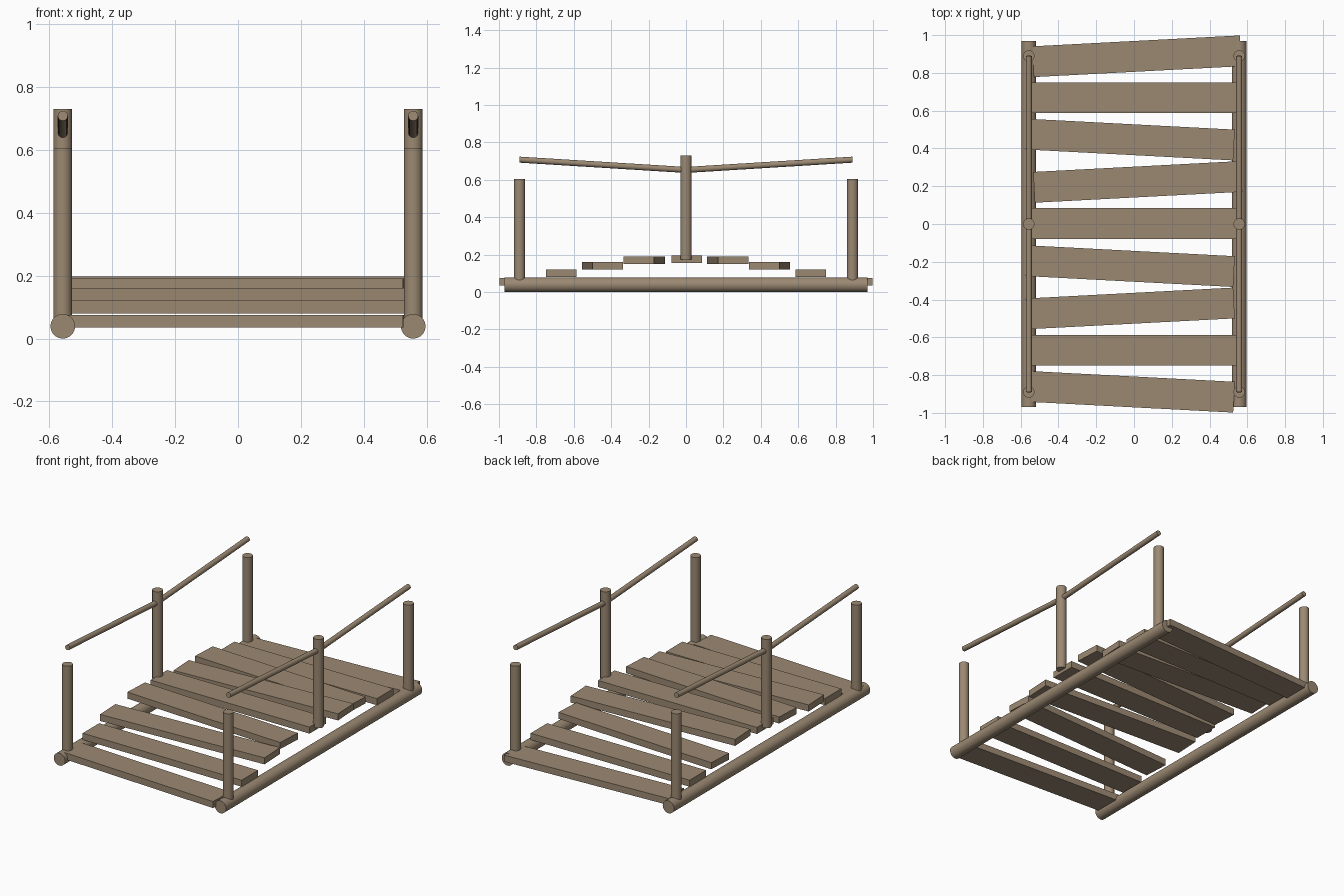
import bpy
import math
from mathutils import Vector

cube = bpy.data.objects.get("Cube")
if cube:
    bpy.data.objects.remove(cube, do_unlink=True)

wood = bpy.data.materials.new("weathered_wood")
wood.use_nodes = True
colour = (0.33, 0.25, 0.17, 1.0)
wood.diffuse_color = colour
wood.node_tree.nodes["Principled BSDF"].inputs["Base Color"].default_value = colour

SIDE_X = 0.557       # distance of logs, posts and rails from the middle
POST_Y = 0.89
LOG_R, POST_R, RAIL_R = 0.039, 0.03, 0.016


def pole(name, start, end, radius):
    """Round pole between two points."""
    a, b = Vector(start), Vector(end)
    bpy.ops.mesh.primitive_cylinder_add(
        vertices=32, radius=radius, depth=(b - a).length, location=(a + b) / 2,
        rotation=(b - a).to_track_quat("Z", "Y").to_euler())
    obj = bpy.context.object
    obj.name = name
    obj.data.materials.append(wood)
    bpy.ops.object.shade_smooth_by_angle(angle=math.radians(40))


def plank(name, x, y, z, turn):
    """Flat board, turned slightly about the vertical."""
    bpy.ops.mesh.primitive_cube_add(size=1, location=(x, y, z),
                                    rotation=(0, 0, math.radians(turn)))
    obj = bpy.context.object
    obj.name = name
    obj.scale = (1.1, 0.163, 0.041)
    bpy.ops.object.transform_apply(location=False, rotation=False, scale=True)
    obj.data.materials.append(wood)


# Logs, posts and sloping handrails on both sides
for side, sx in (("left", 1), ("right", -1)):
    x = sx * SIDE_X
    pole(f"{side}_log", (x, -0.97, LOG_R), (x, 0.97, LOG_R), LOG_R)
    pole(f"{side}_middle_post", (x, 0, 0.175), (x, 0, 0.73), POST_R)
    for end, sy in (("front", -1), ("back", 1)):
        y = sy * POST_Y
        pole(f"{side}_{end}_post", (x, y, 0.06), (x, y, 0.605), POST_R)
        pole(f"{side}_{end}_rail", (x, 0, 0.653), (x, y, 0.708), RAIL_R)

# Deck boards rising to the middle: y, z, turn, x shift at front, x shift at back
boards = (
    (0.223, 0.17, 3, -0.02, 0.02),
    (0.447, 0.14, -3, -0.02, -0.02),
    (0.668, 0.1, 0, 0, 0),
    (0.888, 0.055, 3, -0.02, 0.015),
)
plank("middle_plank", 0, 0.003, 0.176, 0)
for i, (y, z, turn, front_x, back_x) in enumerate(boards, 1):
    plank(f"front_plank_{i}", front_x, -y, z, -turn)
    plank(f"back_plank_{i}", back_x, y, z, turn)
